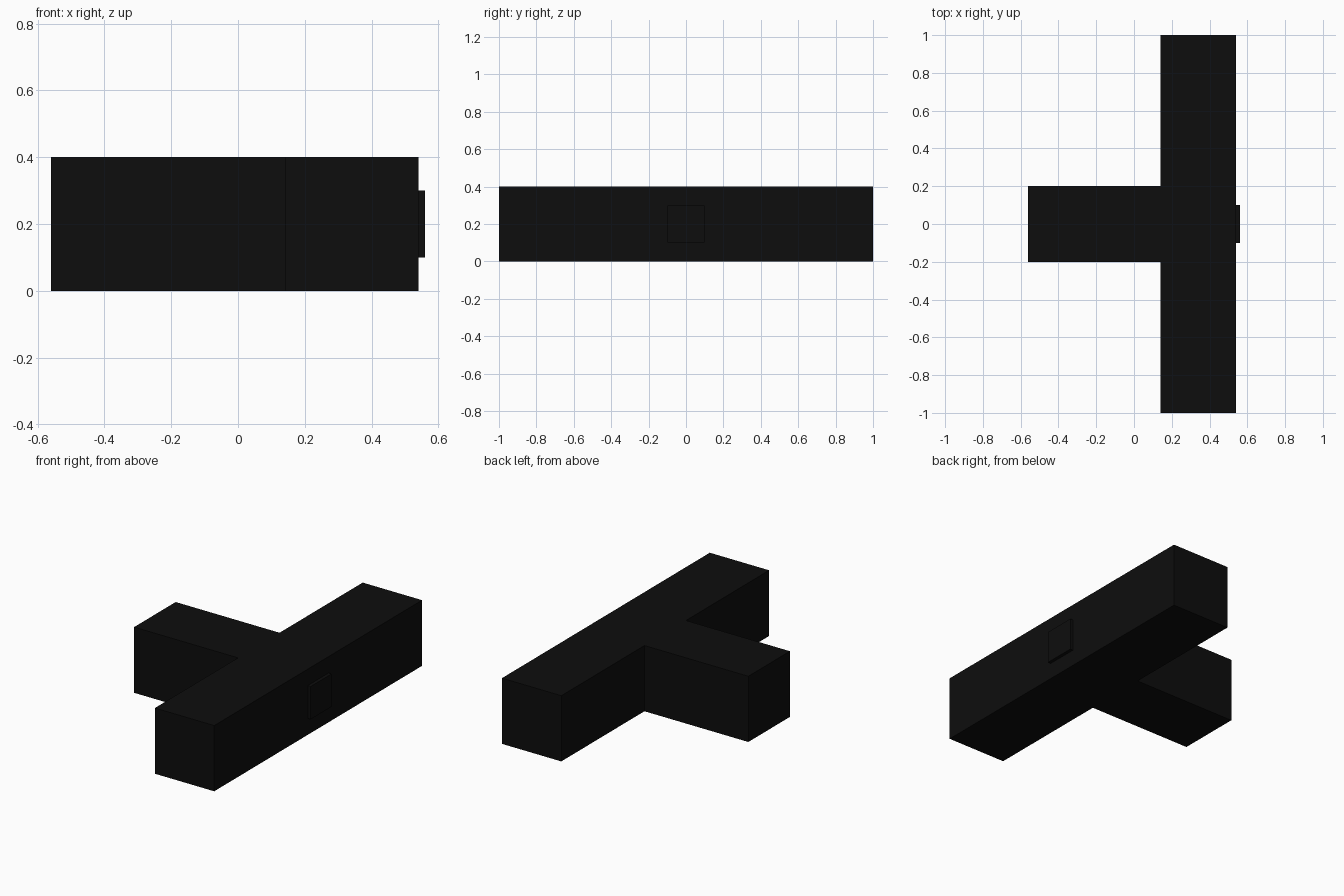
import bpy, bmesh

if "Cube" in bpy.data.objects:
    bpy.data.objects.remove(bpy.data.objects["Cube"])

black = bpy.data.materials.new("matte black")
black.diffuse_color = (0.004, 0.004, 0.004, 1.0)
black.use_nodes = True
black.node_tree.nodes["Principled BSDF"].inputs["Base Color"].default_value = black.diffuse_color


def extruded(name, outline, z0, z1):
    """Extrude a flat xy outline from z0 up to z1."""
    bm = bmesh.new()
    face = bm.faces.new([bm.verts.new((x, y, z0)) for x, y in outline])
    top = bmesh.ops.extrude_face_region(bm, geom=[face])["geom"]
    verts = [g for g in top if isinstance(g, bmesh.types.BMVert)]
    bmesh.ops.translate(bm, verts=verts, vec=(0, 0, z1 - z0))
    bmesh.ops.recalc_face_normals(bm, faces=bm.faces)
    mesh = bpy.data.meshes.new(name)
    bm.to_mesh(mesh)
    bm.free()
    mesh.materials.append(black)
    obj = bpy.data.objects.new(name, mesh)
    bpy.context.collection.objects.link(obj)
    return obj


# T-shaped body: long crossbar with a square stem towards -x
half = [(0.54, 1.0), (0.14, 1.0), (0.14, 0.2), (-0.56, 0.2)]
extruded("t_body", half + [(x, -y) for x, y in reversed(half)], 0.0, 0.4)

# Small raised square plate on the outer face of the crossbar
extruded("front_plate", [(0.54, -0.1), (0.56, -0.1), (0.56, 0.1), (0.54, 0.1)], 0.1, 0.3)
